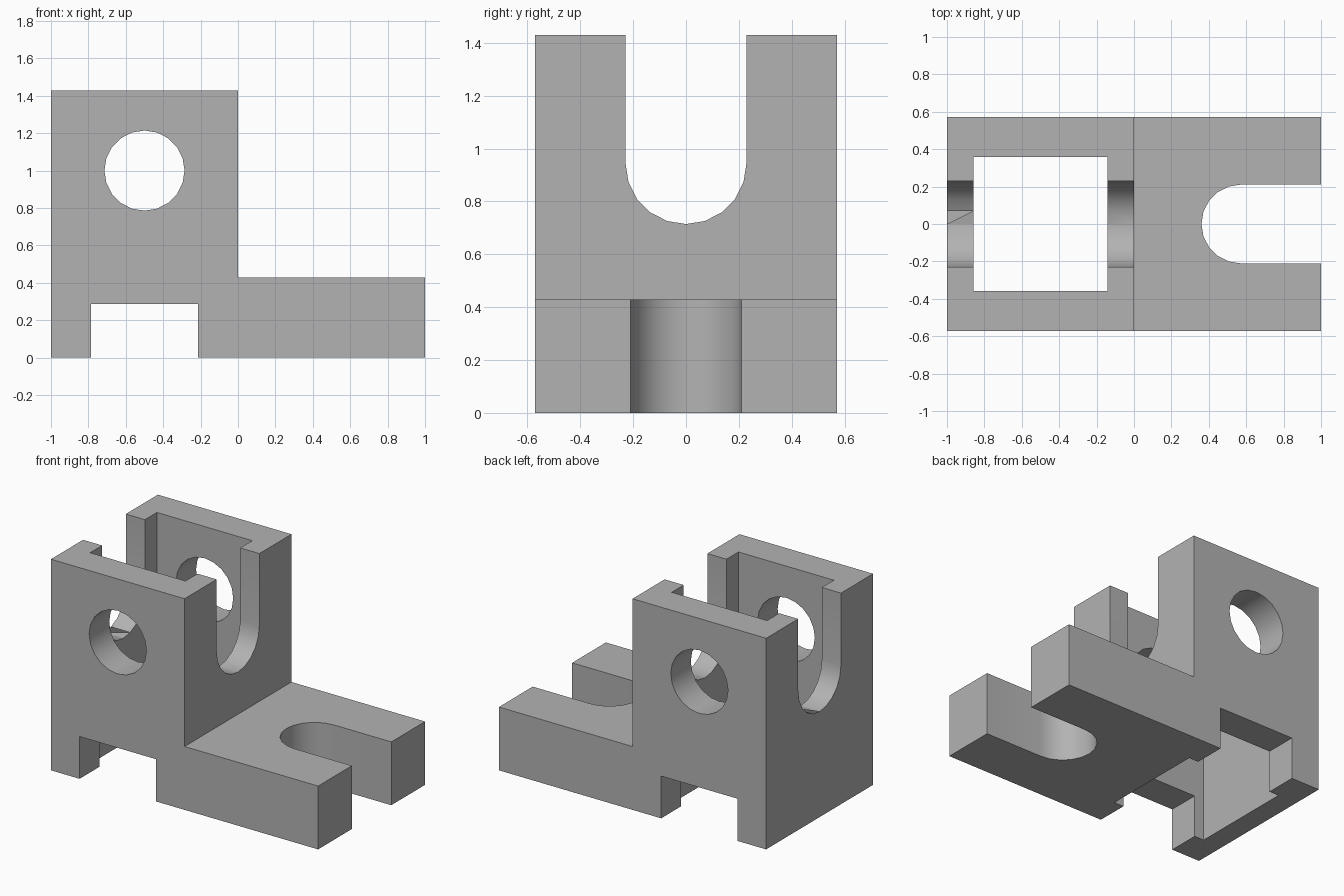
import bpy
import bmesh
import math
from mathutils import Vector

if "Cube" in bpy.data.objects:
    bpy.data.objects.remove(bpy.data.objects["Cube"])

U = 1 / 14            # design module: the block is 28 x 16 x 20 modules
SEGMENTS = 20         # sides of a full round


def prism(name, profile, place, start, end):
    """Extrude a 2D profile; place(a, b, depth) maps it into space."""
    bm = bmesh.new()
    face = bm.faces.new([bm.verts.new(Vector(place(a, b, start)) * U) for a, b in profile])
    moved = bmesh.ops.extrude_face_region(bm, geom=[face])["geom"]
    shift = Vector(place(0, 0, end)) - Vector(place(0, 0, start))
    bmesh.ops.translate(bm, vec=shift * U,
                        verts=[v for v in moved if isinstance(v, bmesh.types.BMVert)])
    bmesh.ops.recalc_face_normals(bm, faces=bm.faces)
    mesh = bpy.data.meshes.new(name)
    bm.to_mesh(mesh)
    bm.free()
    obj = bpy.data.objects.new(name, mesh)
    bpy.context.collection.objects.link(obj)
    return obj


def arc(ca, cb, r, first, last):
    """Points on an arc, angles in degrees."""
    n = round(SEGMENTS * abs(last - first) / 360)
    angles = [math.radians(first + (last - first) * i / n) for i in range(n + 1)]
    return [(ca + r * math.cos(t), cb + r * math.sin(t)) for t in angles]


def along_x(a, b, d):
    return (d, a, b)


def along_y(a, b, d):
    return (a, d, b)


def along_z(a, b, d):
    return (a, b, d)


# L-shaped body with the notch under the tower
outline = [(-14, 0), (-11, 0), (-11, 4), (-3, 4), (-3, 0),
           (14, 0), (14, 6), (0, 6), (0, 20), (-14, 20)]
body = prism("bracket_body", outline, along_y, -8, 8)

# Openings: square well, round cross bore, U slots in the tower and the foot
well = [(-12, -5), (-2, -5), (-2, 5), (-12, 5)]
bore = arc(-7, 14, 3, 0, 360)[:-1]
tower_slot = arc(0, 13.2, 3.2, 180, 360) + [(3.2, 22), (-3.2, 22)]
foot_slot = arc(8, 0, 2.95, 90, 270) + [(16, -2.95), (16, 2.95)]
cutters = [
    prism("well_cutter", well, along_z, -2, 22),
    prism("bore_cutter", bore, along_y, -10, 10),
    prism("tower_slot_cutter", tower_slot, along_x, -16, 2),
    prism("foot_slot_cutter", foot_slot, along_z, -2, 8),
]

bpy.ops.object.select_all(action="DESELECT")
body.select_set(True)
bpy.context.view_layer.objects.active = body
for cutter in cutters:
    cutter.hide_render = True
    mod = body.modifiers.new(cutter.name, "BOOLEAN")
    mod.operation = "DIFFERENCE"
    mod.solver = "EXACT"
    mod.object = cutter
    bpy.ops.object.modifier_apply(modifier=mod.name)
for cutter in cutters:
    bpy.data.objects.remove(cutter)

# Plain grey finish
grey = bpy.data.materials.new("plain_grey")
grey.use_nodes = True
colour = (0.45, 0.45, 0.45, 1)
grey.diffuse_color = colour
grey.node_tree.nodes["Principled BSDF"].inputs["Base Color"].default_value = colour
body.data.materials.clear()
body.data.materials.append(grey)

bpy.ops.object.shade_smooth_by_angle(angle=math.radians(30))
